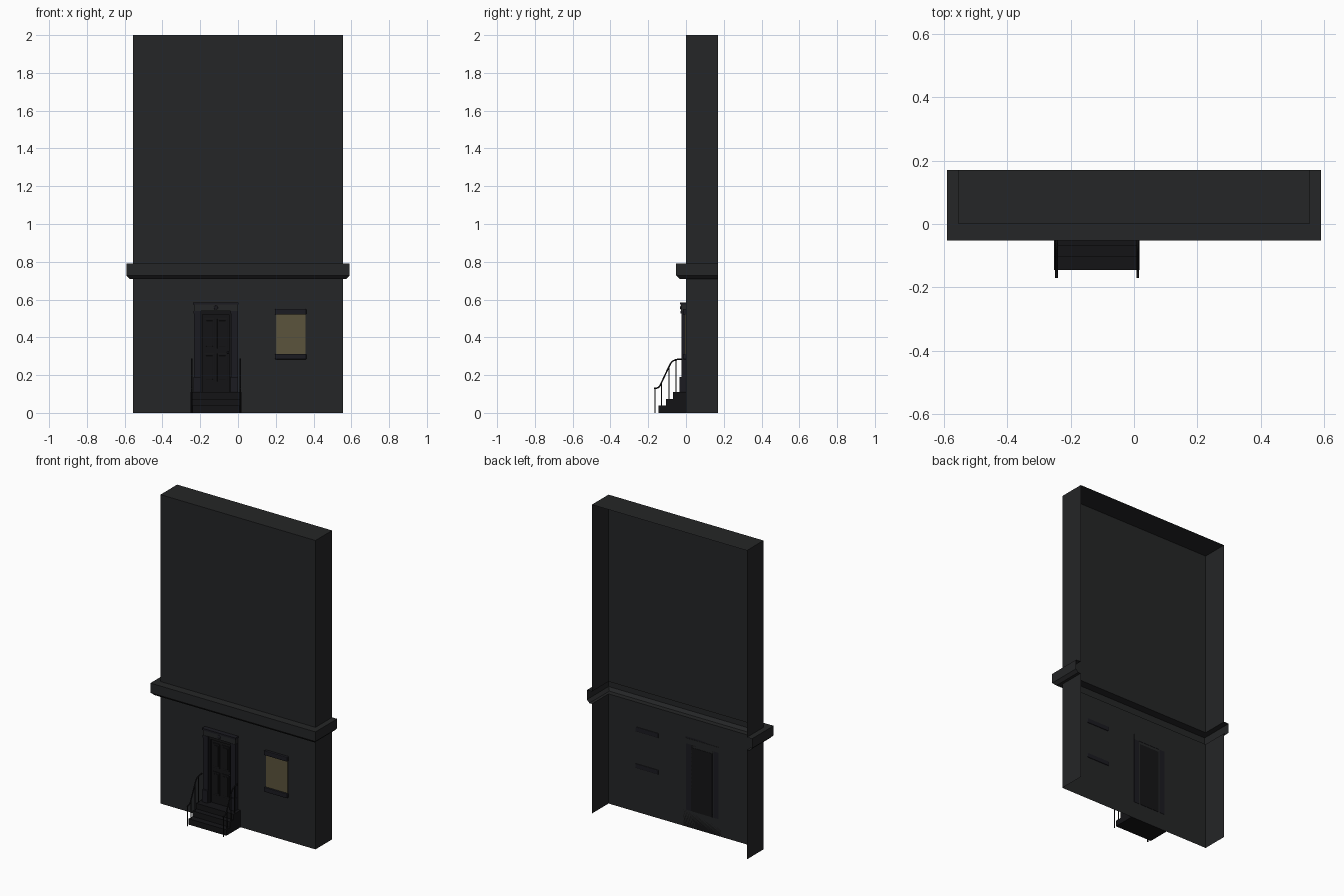
import bpy, bmesh, math
from mathutils import Vector

if "Cube" in bpy.data.objects:
    bpy.data.objects.remove(bpy.data.objects["Cube"])


def material(name, rgb):
    m = bpy.data.materials.new(name)
    m.diffuse_color = (*rgb, 1)
    m.use_nodes = True
    m.node_tree.nodes["Principled BSDF"].inputs["Base Color"].default_value = m.diffuse_color
    return m


STONE = material("dark_stone", (0.018, 0.019, 0.020))
TRIM = material("dark_trim", (0.011, 0.011, 0.015))
BLACK = material("black_paint", (0.007, 0.007, 0.008))
GLASS = material("lit_glass", (0.105, 0.088, 0.045))


def finish(name, bm, mat):
    me = bpy.data.meshes.new(name)
    bm.to_mesh(me)
    bm.free()
    me.materials.append(mat)
    ob = bpy.data.objects.new(name, me)
    bpy.context.collection.objects.link(ob)
    return ob


def box(name, x, y, z, mat, bevel=0):
    bm = bmesh.new()
    bmesh.ops.create_cube(bm, size=1)
    for v in bm.verts:
        v.co = Vector([(a + b) / 2 + c * (b - a) for (a, b), c in zip((x, y, z), v.co)])
    ob = finish(name, bm, mat)
    if bevel:
        mod = ob.modifiers.new("bevel", "BEVEL")
        mod.width = bevel
        mod.segments = 2
    return ob


def extrude_yz(name, pts, x0, x1, mat):
    bm = bmesh.new()
    f = bm.faces.new([bm.verts.new((x0, y, z)) for y, z in pts])
    ext = bmesh.ops.extrude_face_region(bm, geom=[f])["geom"]
    bmesh.ops.translate(bm, vec=(x1 - x0, 0, 0),
                        verts=[g for g in ext if isinstance(g, bmesh.types.BMVert)])
    bmesh.ops.recalc_face_normals(bm, faces=bm.faces)
    return finish(name, bm, mat)


def bar(name, pts, radius, kind="POLY"):
    cu = bpy.data.curves.new(name, "CURVE")
    cu.dimensions = "3D"
    cu.bevel_depth = radius
    cu.bevel_resolution = 1
    cu.use_fill_caps = True
    sp = cu.splines.new(kind)
    sp.points.add(len(pts) - 1)
    for p, co in zip(sp.points, pts):
        p.co = (*co, 1)
    if kind == "NURBS":
        sp.order_u = 3
        sp.use_endpoint_u = True
        sp.resolution_u = 4
    cu.materials.append(BLACK)
    ob = bpy.data.objects.new(name, cu)
    bpy.context.collection.objects.link(ob)
    return ob


# Facade: open-backed shell with the cornice swept around three sides
W, BACK = 0.555, 0.17
profile = [(0, 0, 0), (0, 0, 0.71), (0.018, 0.034, 0.71), (0.036, 0.052, 0.728),
           (0.036, 0.052, 0.79), (0, 0, 0.79), (0, 0, 2)]
bm = bmesh.new()
rings = []
for dx, dy, z in profile:
    x = W + dx
    rings.append([bm.verts.new(c) for c in
                  ((-x, BACK, z), (-x, -dy, z), (x, -dy, z), (x, BACK, z))])
for a, b in zip(rings, rings[1:]):
    for i in range(3):
        bm.faces.new((a[i], a[i + 1], b[i + 1], b[i]))
bm.faces.new(rings[-1])
finish("facade_wall", bm, STONE)

# Entrance steps
extrude_yz("entrance_steps", [(0, 0), (-0.145, 0), (-0.145, 0.038), (-0.105, 0.038),
                              (-0.105, 0.074), (-0.07, 0.074), (-0.07, 0.11), (0, 0.11)],
           -0.252, 0.018, BLACK)

# Door surround
DX = -0.117
for s, side in ((-1, "left"), (1, "right")):
    def span(a, b):
        return tuple(sorted((DX + s * a, DX + s * b)))
    box(f"{side}_pilaster", span(0.08, 0.116), (-0.024, 0.002), (0.11, 0.54), TRIM)
    box(f"{side}_plinth", span(0.078, 0.118), (-0.034, 0), (0.11, 0.19), TRIM, 0.002)
    box(f"{side}_capital", span(0.078, 0.118), (-0.028, 0), (0.525, 0.54), TRIM)
    box(f"{side}_door_jamb", span(0.07, 0.08), (-0.016, 0), (0.11, 0.54), BLACK)
box("door_lintel", (DX - 0.116, DX + 0.116), (-0.026, 0.002), (0.54, 0.575), STONE)
box("door_lintel_cap", (DX - 0.12, DX + 0.12), (-0.031, 0), (0.573, 0.585), TRIM)
box("door_head", (DX - 0.08, DX + 0.08), (-0.016, 0), (0.52, 0.54), BLACK)

# Round boss on the lintel
bm = bmesh.new()
bmesh.ops.create_uvsphere(bm, u_segments=12, v_segments=8, radius=0.011)
bmesh.ops.scale(bm, vec=(1, 0.4, 1), verts=bm.verts)
bmesh.ops.translate(bm, vec=(DX, -0.027, 0.557), verts=bm.verts)
finish("lintel_boss", bm, TRIM)

# Panelled door
box("door_leaf", (DX - 0.072, DX + 0.072), (-0.006, 0.002), (0.11, 0.522), BLACK)
for s in (-1, 1):
    cx = DX + s * 0.034
    for i, (z0, z1) in enumerate(((0.165, 0.315), (0.34, 0.5))):
        for k, (w, zi, y) in enumerate(((0.027, 0, -0.010), (0.018, 0.012, -0.013))):
            box("door_panel" if k else "door_panel_moulding", (cx - w, cx + w),
                (y, -0.004), (z0 + zi, z1 - zi), BLACK, 0.002)
bm = bmesh.new()
bmesh.ops.create_uvsphere(bm, u_segments=12, v_segments=8, radius=0.006)
bmesh.ops.translate(bm, vec=(DX + 0.064, -0.011, 0.32), verts=bm.verts)
finish("door_knob", bm, TRIM)

# Window with lintel and sill that run through the wall
box("window_glass", (0.202, 0.358), (-0.004, -0.001), (0.305, 0.525), GLASS)
box("window_lintel", (0.196, 0.362), (-0.016, 0.004), (0.52, 0.55), TRIM, 0.004)
box("window_sill", (0.196, 0.362), (-0.016, 0.004), (0.283, 0.312), TRIM, 0.004)

# Stair railings
for side, x in (("left", -0.245), ("right", 0.012)):
    path = [(-0.17, 0.13), (-0.145, 0.13), (-0.132, 0.155), (-0.095, 0.235),
            (-0.07, 0.285), (-0.022, 0.285)]
    bar(f"{side}_handrail", [(x, y, z) for y, z in path], 0.0045, "NURBS")
    for y, z0, z1 in ((-0.165, 0, 0.13), (-0.13, 0.036, 0.158),
                      (-0.09, 0.072, 0.24), (-0.052, 0.108, 0.28)):
        bar(f"{side}_baluster", [(x, y, z0), (x, y, z1)], 0.0032)
